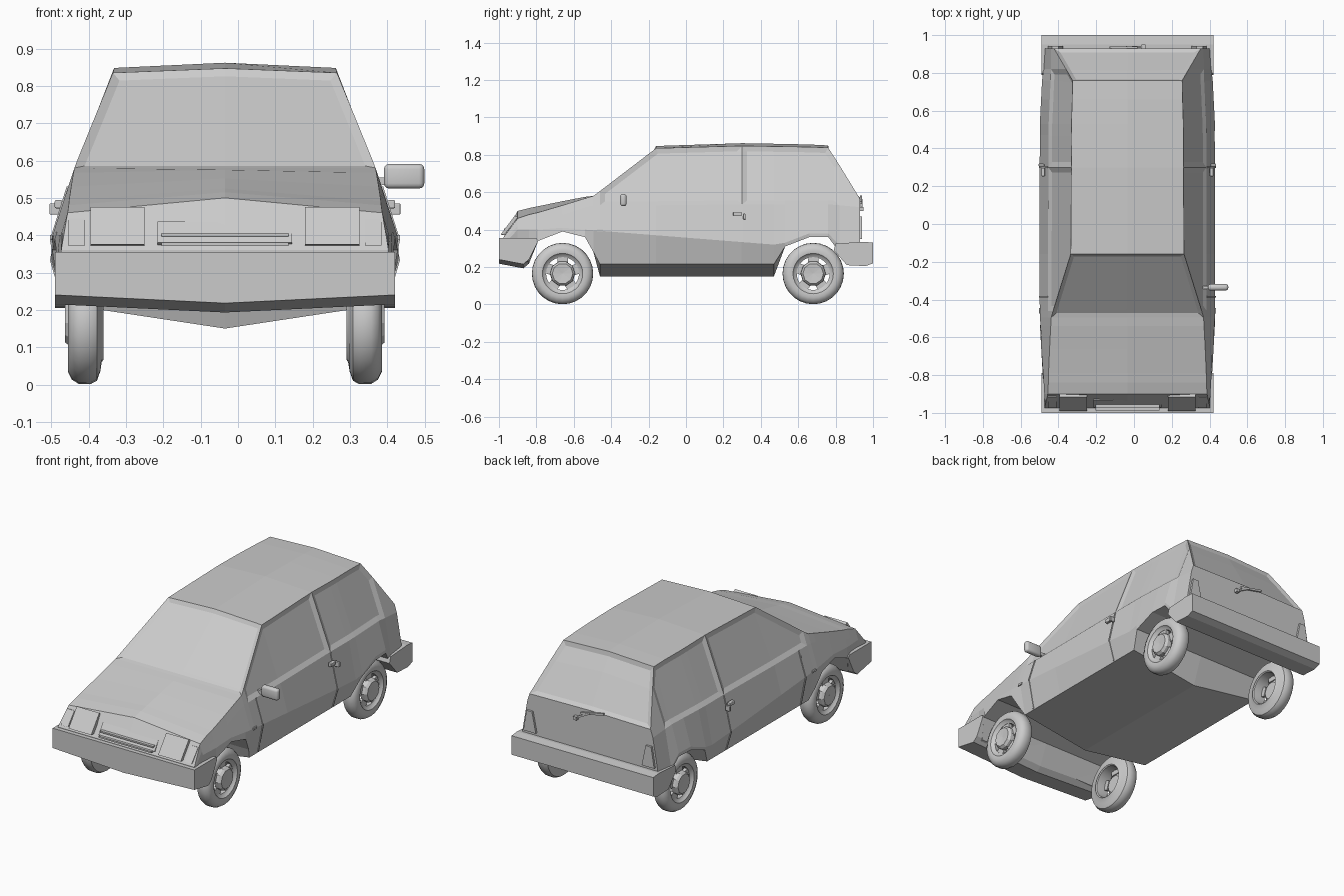
import bpy, bmesh, math
from mathutils import Vector, Matrix

if "Cube" in bpy.data.objects:
    bpy.data.objects.remove(bpy.data.objects["Cube"])

CX = -0.035  # body centre line (door mirror shifts the bounds)

def finish(bm, name):
    bmesh.ops.recalc_face_normals(bm, faces=bm.faces)
    me = bpy.data.meshes.new(name)
    bm.to_mesh(me)
    bm.free()
    ob = bpy.data.objects.new(name, me)
    bpy.context.collection.objects.link(ob)
    return ob

def loft(bm, rings, caps=True, closed=False):
    vs = [[bm.verts.new(p) for p in r] for r in rings]
    n, m, rows = len(vs[0]), len(vs), []
    for s in range(m if closed else m - 1):
        a, b = vs[s], vs[(s + 1) % m]
        rows.append([bm.faces.new((a[k], a[(k + 1) % n], b[(k + 1) % n], b[k])) for k in range(n)])
    if caps and not closed:
        bm.faces.new(vs[0])
        bm.faces.new(vs[-1])
    return rows

def side_prism(name, pts, x0, x1):
    # yz profile extruded along x
    bm = bmesh.new()
    loft(bm, [[(CX + x, y, z) for y, z in pts] for x in (x0, x1)])
    return finish(bm, name)

def box(name, centre, size, rot=None, bevel=0):
    bm = bmesh.new()
    bmesh.ops.create_cube(bm, size=1)
    m = Matrix.Translation((centre[0] + CX, centre[1], centre[2]))
    bm.transform(m @ (rot or Matrix()) @ Matrix.Diagonal((*size, 1)))
    if bevel:
        bmesh.ops.bevel(bm, geom=bm.edges[:], offset=bevel, segments=3, profile=0.5, affect='EDGES')
    return finish(bm, name)

def smooth(ob, angle=40):
    bpy.ops.object.select_all(action='DESELECT')
    ob.select_set(True)
    bpy.context.view_layer.objects.active = ob
    bpy.ops.object.shade_smooth_by_angle(angle=math.radians(angle))

# Half width of the body at a height, tapering to both ends
SECTION = [(.1, .41), (.215, .43), (.33, .465), (.39, .465), (.5, .43), (.59, .40), (.84, .298), (.9, .29)]

def width(z, y=0):
    taper = 1 - .12 * max(0, -.5 - y) - .11 * max(0, y - .5)
    for (z0, w0), (z1, w1) in zip(SECTION, SECTION[1:]):
        if z <= z1:
            return (w0 + (w1 - w0) * (z - z0) / (z1 - z0)) * taper

def crease(y):
    t = min(1, max(0, (y + .54) / 1.07))
    return .40 - .085 * t

# Body shell: y, bottom, floor dip, belt, top edge, crown
STATIONS = [
    (-.975, .24, 0, .34, .36, 0), (-.90, .22, .02, .42, .46, .04),
    (-.84, .23, 0, .43, .48, .035), (-.79, .34, 0, .44, .492, .033),
    (-.66, .39, 0, .48, .53, .022), (-.54, .36, 0, .52, .567, .008),
    (-.495, .28, 0, .53, .58, 0), (-.46, .215, .065, .53, .606, .002),
    (-.16, .215, .065, .53, .835, .012), (.30, .215, .065, .535, .848, .014),
    (.47, .215, .065, .535, .845, .014), (.53, .31, 0, .535, .844, .014),
    (.66, .36, 0, .535, .842, .013), (.76, .36, 0, .535, .838, .012),
    (.82, .28, 0, .53, .745, .01), (.93, .22, 0, .52, .565, .006)]

rings = []
for y, zb, dip, belt, top, crown in STATIONS:
    zc = min(max(zb + .02, crease(y)), belt - .02)
    half = [(width(z, y), z) for z in (zb, zc, belt, top)]
    ring = [(0, zb - dip)] + half + [(0, top + crown)] + [(-x, z) for x, z in reversed(half)]
    rings.append([(CX + x, y, z) for x, z in ring])
bm = bmesh.new()
rows = loft(bm, rings)
bmesh.ops.recalc_face_normals(bm, faces=bm.faces)

def window(segments, strips, rim):
    bmesh.ops.inset_region(bm, faces=[rows[s][k] for s in segments for k in strips],
                           thickness=rim, depth=-.01, use_even_offset=True)

window((6, 7), (4, 5), .022)              # windscreen
window((13, 14), (4, 5), .025)            # rear glass
for strip in (3, 6):
    window((7, 8), (strip,), .027)        # door glass
    window((9, 10, 11, 12, 13), (strip,), .027)  # quarter glass
finish(bm, "body_shell")

# Bumpers: yz profile with the lower points dipping at the centre
def bumper(name, pts, half, dip):
    b = bmesh.new()
    loft(b, [[(CX + x, y, z - (d if z < .26 else 0)) for y, z in pts]
             for x, d in ((-half, 0), (0, dip), (half, 0))])
    finish(b, name)

bumper("front_bumper", [(-1, .355), (-.80, .355), (-.79, .34), (-.84, .24), (-.87, .215), (-1, .24)], .455, .022)
bumper("rear_bumper", [(.80, .325), (.95, .335), (1, .33), (1, .22), (.96, .205), (.86, .21), (.79, .29)], .455, 0)

# Front and rear details
for s, side in ((-1, "left"), (1, "right")):
    side_prism(side + "_headlight", [(-.99, .375), (-.915, .475), (-.89, .46), (-.94, .37)], s * .215, s * .36)
    side_prism(side + "_corner_lamp", [(-.975, .372), (-.915, .445), (-.87, .44), (-.87, .372)], s * .375, s * .42)
    box(side + "_fog_lamp", (s * .285, -.996, .286), (.065, .007, .038))
    box(side + "_reversing_lamp", (s * .30, .996, .272), (.07, .007, .04))
    # tapered tail lamp
    tb = bmesh.new()
    loft(tb, [[(CX + s * x, y, z) for x, z in ((.34, .35), (.42, .35), (.40, .47), (.365, .47))]
              for y in (.91, .942)])
    finish(tb, side + "_tail_lamp")
    # door seams and handles
    for y in (-.385, .30):
        zs = (.22, crease(y), .53)
        out = [(width(z) + .004, z) for z in zs] + [(width(z) - .015, z) for z in reversed(zs)]
        sb = bmesh.new()
        loft(sb, [[(CX + s * x, y + d, z) for x, z in out] for d in (-.004, .004)])
        finish(sb, side + "_door_seam")
    box(side + "_door_handle", (s * .446, .275, .483), (.02, .045, .022), bevel=.004)
    box(side + "_door_latch", (s * .455, .312, .47), (.03, .014, .03), bevel=.003)
    box(side + "_fender_lamp", (s * .463, -.46, .395), (.012, .03, .012))

for i, (y, z, w) in enumerate(((-.972, .376, .34), (-.958, .401, .34))):
    box("grille_slat", (0, y, z), (w, .03, .009))
box("grille_frame", (0, -.94, .40), (.36, .03, .07), Matrix.Rotation(math.radians(-35), 4, 'X'))

# Rear wiper
box("rear_wiper_blade", (-.02, .935, .56), (.15, .01, .012), Matrix.Rotation(math.radians(12), 4, 'Y'))
box("rear_wiper_arm", (.04, .938, .535), (.10, .01, .01), Matrix.Rotation(math.radians(28), 4, 'Y'))
box("rear_wiper_pivot", (.085, .935, .51), (.02, .03, .02))

# Door mirror, right side only
smooth(box("door_mirror", (.48, -.335, .558), (.108, .034, .066), bevel=.014), 60)
box("door_mirror_arm", (.425, -.335, .545), (.05, .016, .02))

# Wheels: lathed tyre with rim, open slots, hub and spokes
TYRE = [(.088, .402), (.10, .408), (.108, .418), (.13, .421), (.152, .410), (.163, .392), (.164, .36),
        (.155, .343), (.13, .334), (.105, .330), (.098, .325), (.092, .33), (.088, .37)]
HUB = [(.001, .423), (.055, .428), (.066, .415), (.068, .39), (.05, .375), (.001, .375)]

def lathe(name, profile, s, y, n):
    b = bmesh.new()
    loft(b, [[(CX + s * x, y + r * math.cos(a), .165 + r * math.sin(a)) for r, x in profile]
             for a in (2 * math.pi * i / n for i in range(n))], closed=True)
    return finish(b, name)

for end, y in (("front", -.66), ("rear", .68)):
    for s, side in ((-1, "left"), (1, "right")):
        name = end + "_" + side
        smooth(lathe(name + "_tyre", TYRE, s, y, 28))
        lathe(name + "_hub", HUB, s, y, 10)
        for i in range(5):
            a = 2 * math.pi * i / 5 + .3
            box(name + "_spoke", (s * .39, y + .077 * math.cos(a), .165 + .077 * math.sin(a)),
                (.02, .034, .055), Matrix.Rotation(a, 4, 'X'))
